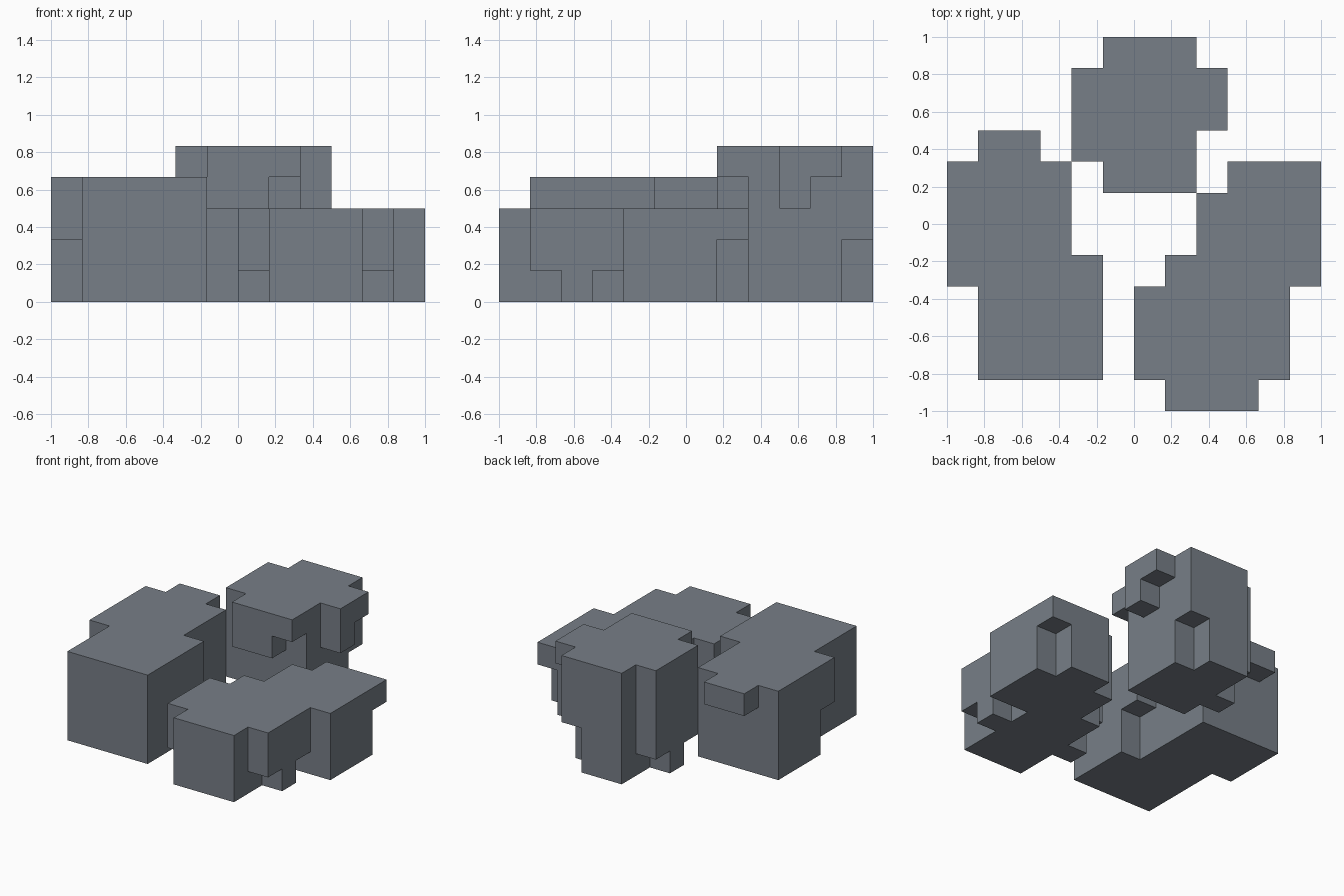
import bpy
import bmesh
from itertools import product
from mathutils import Vector

cube = bpy.data.objects.get("Cube")
if cube:
    bpy.data.objects.remove(cube, do_unlink=True)

UNIT = 1 / 6  # edge length of one grid cell

stone = bpy.data.materials.new("slate_grey")
stone.use_nodes = True
colour = (0.185, 0.211, 0.242, 1.0)
stone.diffuse_color = colour
stone.node_tree.nodes["Principled BSDF"].inputs["Base Color"].default_value = colour


def fill(low, high):
    """Grid cells between two opposite corners."""
    return set(product(*(range(a, b) for a, b in zip(low, high))))


def build_rock(name, blocks):
    """Join blocks into one blocky rock, keeping only its outer skin."""
    cells = set()
    for low, high in blocks:
        cells |= fill(low, high)
    bm = bmesh.new()
    for cell in cells:
        for axis, side in product(range(3), (0, 1)):
            neighbour = list(cell)
            neighbour[axis] += 2 * side - 1
            if tuple(neighbour) in cells:
                continue
            # one outward-facing square on the open side of the cell
            u, v = (axis + 1) % 3, (axis + 2) % 3
            ring = []
            for du, dv in ((0, 0), (1, 0), (1, 1), (0, 1)):
                corner = Vector(cell)
                corner[axis] += side
                corner[u] += du
                corner[v] += dv
                ring.append(bm.verts.new(corner * UNIT))
            bm.faces.new(ring if side else ring[::-1])
    bmesh.ops.remove_doubles(bm, verts=bm.verts[:], dist=UNIT / 100)
    bmesh.ops.dissolve_limit(bm, angle_limit=0.01, verts=bm.verts[:], edges=bm.edges[:])
    mesh = bpy.data.meshes.new(name)
    bm.to_mesh(mesh)
    bm.free()
    mesh.materials.append(stone)
    rock = bpy.data.objects.new(name, mesh)
    bpy.context.scene.collection.objects.link(rock)
    return rock


# Medium rock: long body, side bulge and small ledges
build_rock("right_rock", [
    ((-5, -5, 0), (-2, 2, 4)),    # body
    ((-2, -5, 0), (-1, -2, 4)),   # inner side
    ((-2, -2, 2), (-1, -1, 4)),   # inner ledge
    ((-6, -1, 0), (-5, 2, 4)),    # outer bulge
    ((-6, -2, 2), (-5, -1, 4)),   # outer ledge
    ((-5, 2, 3), (-3, 3, 4)),     # back ledge
])

# Tall rock: upright core with overhangs all round
build_rock("back_rock", [
    ((-1, 2, 0), (2, 5, 5)),      # core
    ((-1, 5, 0), (1, 6, 5)),      # back side
    ((1, 5, 2), (2, 6, 5)),       # back corner ledge
    ((-1, 1, 3), (1, 2, 5)),      # front overhang
    ((1, 1, 4), (2, 2, 5)),       # front corner ledge
    ((2, 3, 3), (3, 4, 5)),       # left overhang
    ((2, 4, 4), (3, 5, 5)),       # left ledge
    ((-2, 2, 1), (-1, 5, 5)),     # right overhang
    ((-2, 3, 0), (-1, 4, 1)),     # right foot
])

# Low rock: stepped body with two footed overhangs
build_rock("left_rock", [
    ((1, -6, 0), (4, -2, 3)),     # front body
    ((2, -2, 0), (6, 1, 3)),      # back body
    ((1, -2, 0), (2, -1, 3)),     # inner step
    ((3, 1, 0), (5, 2, 3)),       # back side
    ((5, 1, 2), (6, 2, 3)),       # back corner ledge
    ((4, -5, 1), (5, -2, 3)),     # outer overhang
    ((4, -4, 0), (5, -3, 1)),     # outer foot
    ((0, -5, 1), (1, -2, 3)),     # inner overhang
    ((0, -4, 0), (1, -3, 1)),     # inner foot
])
